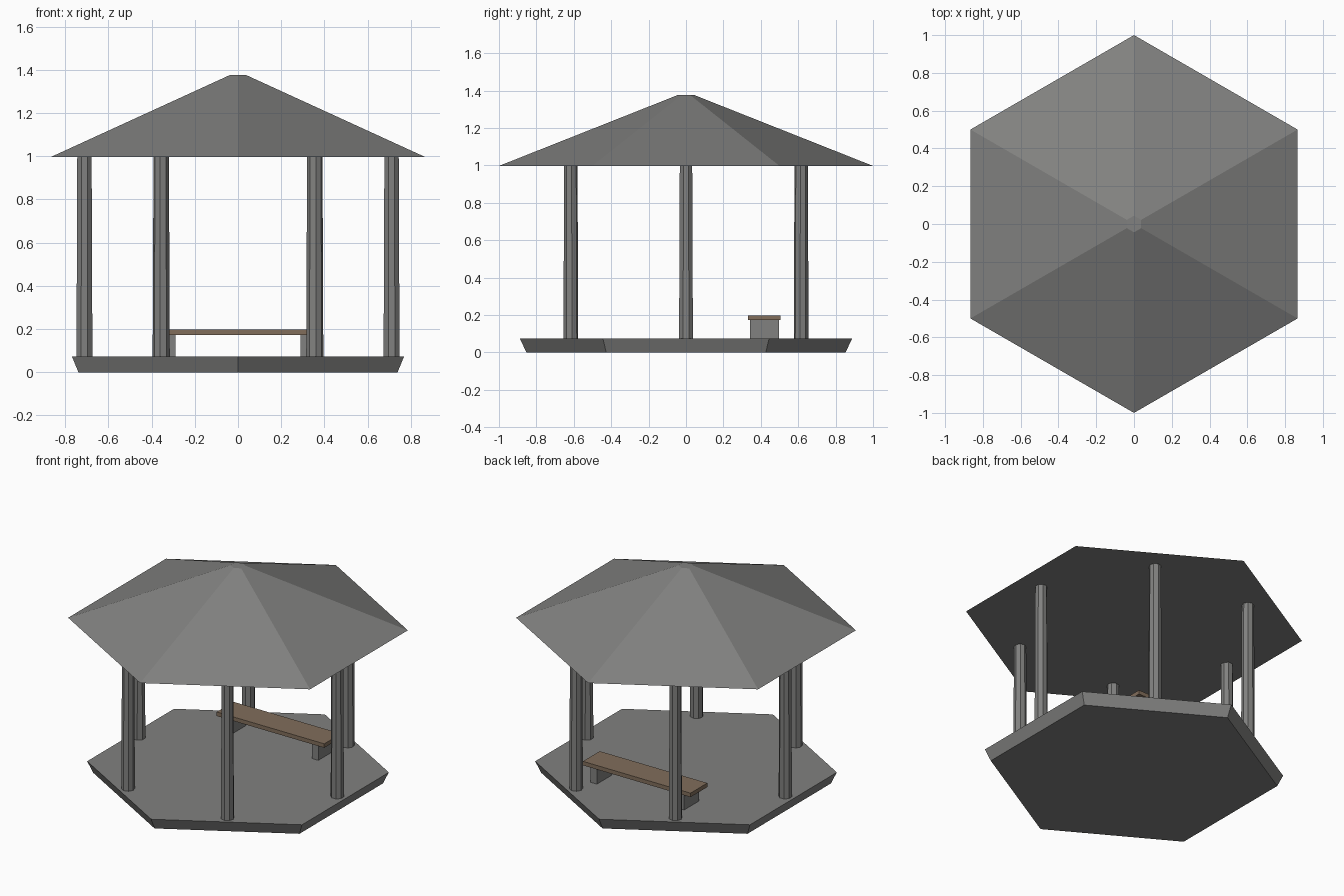
import bpy
from math import cos, sin, radians, pi

cube = bpy.data.objects.get("Cube")
if cube:
    bpy.data.objects.remove(cube, do_unlink=True)


def material(name, colour):
    mat = bpy.data.materials.new(name)
    mat.use_nodes = True
    mat.diffuse_color = colour
    mat.node_tree.nodes["Principled BSDF"].inputs["Base Color"].default_value = colour
    return mat


stone = material("grey stone", (0.22, 0.22, 0.215, 1))
wood = material("brown wood", (0.22, 0.155, 0.105, 1))


def frustum(name, sides, r_low, r_high, z_low, z_high, x=0, y=0, turn=0):
    """Flat-faced prism with different lower and upper radii."""
    bpy.ops.mesh.primitive_cone_add(
        vertices=sides, radius1=r_low, radius2=r_high, depth=z_high - z_low,
        location=(x, y, (z_low + z_high) / 2), rotation=(0, 0, turn))
    obj = bpy.context.object
    obj.name = name
    obj.data.materials.append(stone)
    return obj


def box(name, low, high, mat):
    bpy.ops.mesh.primitive_cube_add(
        size=1, location=[(a + b) / 2 for a, b in zip(low, high)])
    obj = bpy.context.object
    obj.name = name
    obj.scale = [b - a for a, b in zip(low, high)]
    bpy.ops.object.transform_apply(location=False, rotation=False, scale=True)
    obj.data.materials.append(mat)
    return obj


FLOOR, EAVES, PEAK = 0.073, 0.997, 1.376

# Hexagonal floor with undercut rim, and the shallow roof
frustum("floor", 6, 0.853, 0.888, 0, FLOOR)
frustum("roof", 6, 1.0, 0.044, EAVES, PEAK)

# Ring of six slightly tapered columns
for i in range(6):
    a = radians(60 * i)
    frustum(f"column_{i + 1}", 8, 0.04, 0.036, FLOOR, EAVES,
            0.711 * cos(a), 0.711 * sin(a), a + pi / 8)

# Bench at the back
box("bench_seat", (-0.385, 0.332, 0.172), (0.385, 0.504, 0.198), wood)
box("bench_leg_left", (0.29, 0.343, FLOOR), (0.335, 0.497, 0.172), stone)
box("bench_leg_right", (-0.335, 0.343, FLOOR), (-0.29, 0.497, 0.172), stone)
